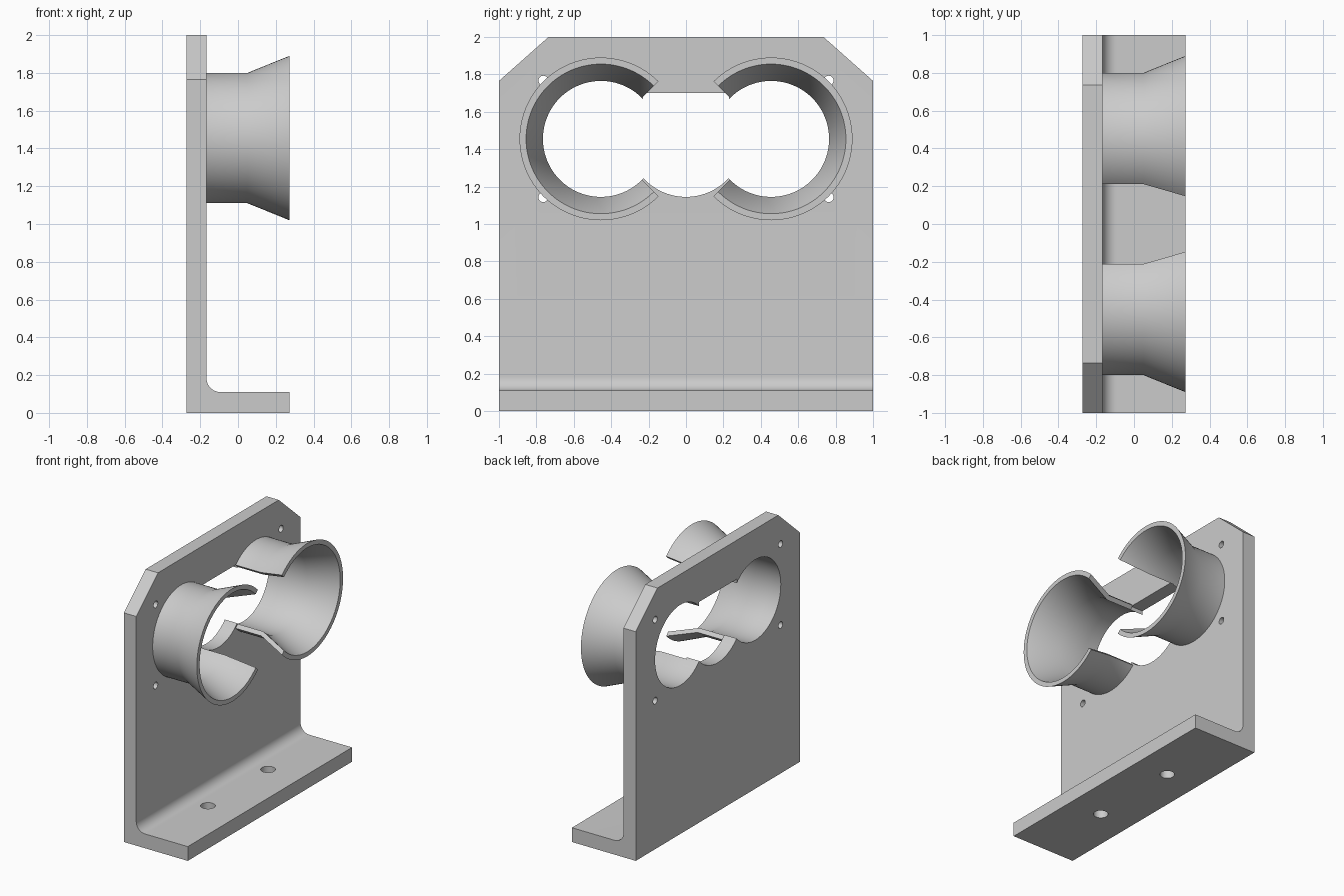
import bpy, bmesh, math
from mathutils import Matrix, Vector

cube = bpy.data.objects.get("Cube")
if cube:
    bpy.data.objects.remove(cube, do_unlink=True)

BACK, FACE, EDGE = -0.272, -0.167, 0.272   # plate back, plate face, foot edge
BASE_TOP, FILLET = 0.11, 0.075
CY, CZ, BORE = 0.455, 1.455, 0.31          # collar centre and bore radius

grey = bpy.data.materials.new("light grey")
grey.use_nodes = True
grey.diffuse_color = (0.6, 0.6, 0.6, 1)
grey.node_tree.nodes["Principled BSDF"].inputs["Base Color"].default_value = (0.6, 0.6, 0.6, 1)


def make_object(name, bm):
    bmesh.ops.recalc_face_normals(bm, faces=bm.faces)
    mesh = bpy.data.meshes.new(name)
    bm.to_mesh(mesh)
    bm.free()
    obj = bpy.data.objects.new(name, mesh)
    bpy.context.collection.objects.link(obj)
    mesh.materials.append(grey)
    return obj


def prism(name, points, offset):
    """Extrude a closed outline of 3D points along an offset."""
    bm = bmesh.new()
    face = bm.faces.new([bm.verts.new(p) for p in points])
    new = bmesh.ops.extrude_face_region(bm, geom=[face])["geom"]
    bmesh.ops.translate(bm, vec=offset, verts=[v for v in new if isinstance(v, bmesh.types.BMVert)])
    return make_object(name, bm)


def circle(radius, steps):
    return [(radius * math.cos(math.tau * i / steps), radius * math.sin(math.tau * i / steps))
            for i in range(steps)]


def cut(target, cutter):
    cutter.hide_render = True
    mod = target.modifiers.new("cut", "BOOLEAN")
    mod.operation, mod.solver, mod.object = "DIFFERENCE", "EXACT", cutter
    bpy.context.view_layer.objects.active = target
    bpy.ops.object.modifier_apply(modifier=mod.name)
    bpy.data.objects.remove(cutter, do_unlink=True)


def smooth(obj):
    bpy.ops.object.select_all(action="DESELECT")
    obj.select_set(True)
    bpy.context.view_layer.objects.active = obj
    bpy.ops.object.shade_smooth_by_angle(angle=math.radians(30))


def plate_cutter(outline):
    return prism("plate_cutter", [(BACK - 0.1, y, z) for y, z in outline], (0.3, 0, 0))


# L-shaped bracket with a rounded inner corner
profile = [(BACK, 0), (EDGE, 0), (EDGE, BASE_TOP)]
for i in range(13):
    a = math.pi / 2 * i / 12
    profile.append((FACE + FILLET * (1 - math.sin(a)), BASE_TOP + FILLET * (1 - math.cos(a))))
profile += [(FACE, 2), (BACK, 2)]
bracket = prism("bracket", [(x, -1, z) for x, z in profile], (0, 2, 0))

# Central opening: round below, flat on top
lower = [(BORE * math.cos(a), CZ + BORE * math.sin(a))
         for a in (math.pi + math.pi * i / 48 for i in range(49))]
lower = [(y, z) for y, z in lower if abs(y) < 0.25]
cut(bracket, plate_cutter(lower + [(0.23, 1.7), (-0.23, 1.7)]))

for s in (-1, 1):
    # Bevelled top corner
    cut(bracket, plate_cutter([(s * 0.735, 2), (s * 1.0, 1.765), (s * 1.1, 1.765), (s * 1.1, 2.1),
                               (s * 0.735, 2.1)]))
    # Large bore
    cut(bracket, plate_cutter([(s * CY + y, CZ + z) for y, z in circle(BORE, 96)]))
    # Small screw holes in the plate
    for t in (-1, 1):
        cut(bracket, plate_cutter([(s * 0.763 + y, CZ + t * 0.312 + z) for y, z in circle(0.026, 20)]))
    # Mounting hole in the foot
    cut(bracket, prism("foot_cutter", [(x, s * 0.366 + y, -0.1) for x, y in circle(0.052, 24)],
                       (0, 0, 0.4)))
smooth(bracket)

# Flared open collars, with their gaps facing each other
wall = [(FACE, BORE), (0.05, BORE), (EDGE, 0.4), (EDGE, 0.435), (0.05, 0.345), (FACE, 0.345)]
for s, name in ((-1, "front_collar"), (1, "rear_collar")):
    bm = bmesh.new()
    rows = []
    for i in range(73):
        a = math.radians(-135 + 270 * i / 72)
        rows.append([bm.verts.new((x, s * (CY + r * math.cos(a)), CZ + r * math.sin(a)))
                     for x, r in wall])
    for p, q in zip(rows, rows[1:]):
        for k in range(len(wall)):
            n = (k + 1) % len(wall)
            bm.faces.new((p[k], p[n], q[n], q[k]))
    bm.faces.new(rows[0])
    bm.faces.new(rows[-1])
    smooth(make_object(name, bm))
